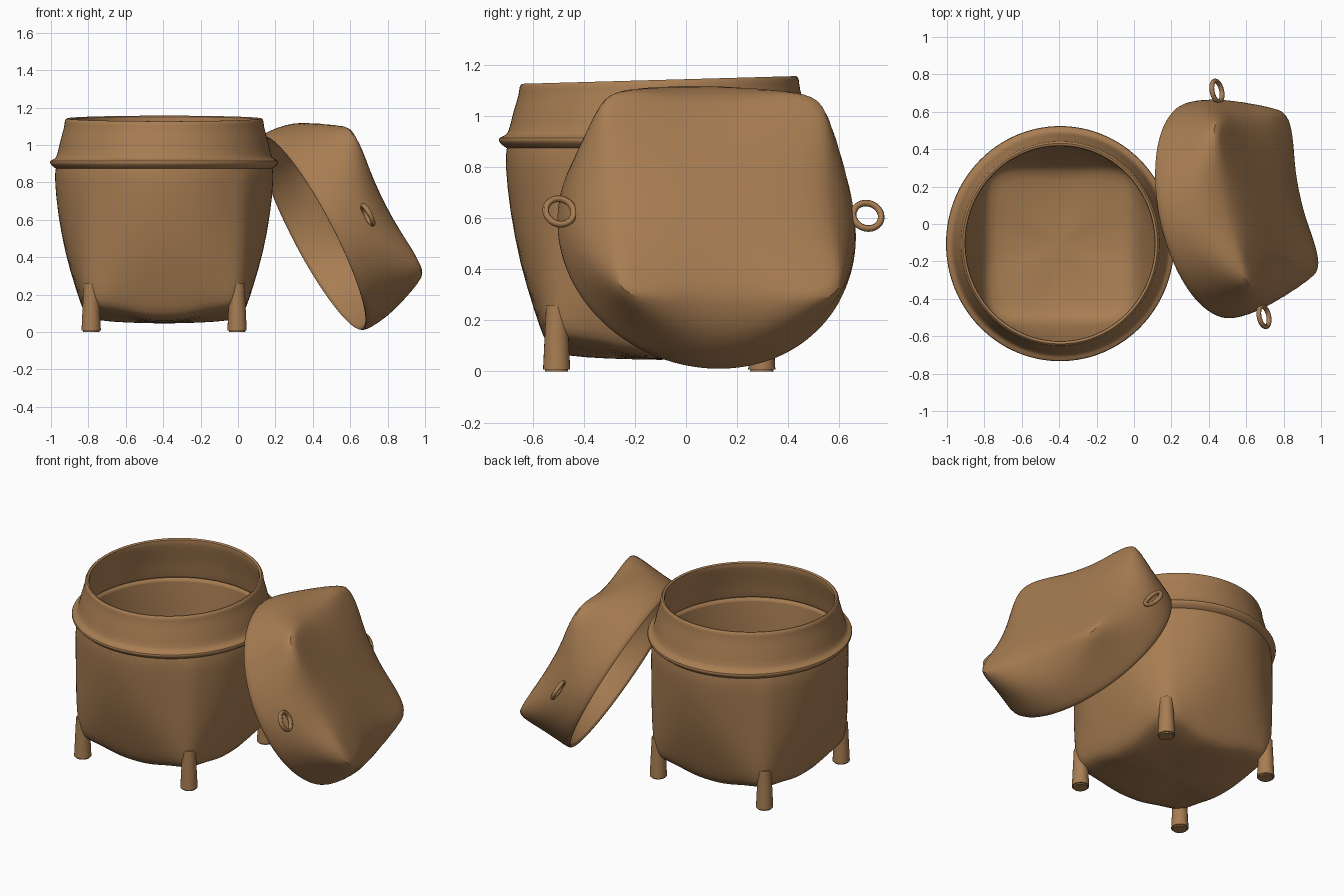
import bpy, bmesh
from math import sin, cos, tau, log2
from mathutils import Matrix, Vector

default_cube = bpy.data.objects.get("Cube")
if default_cube:
    bpy.data.objects.remove(default_cube, do_unlink=True)

# One warm brown for everything
brown = bpy.data.materials.new("woven_brown")
brown.use_nodes = True
brown.diffuse_color = (0.39, 0.205, 0.085, 1)
brown.node_tree.nodes["Principled BSDF"].inputs["Base Color"].default_value = brown.diffuse_color

SEGMENTS = 64


def add_object(name, bm, matrix, subdivide=True):
    """Turn a bmesh into a smooth, coloured object."""
    bmesh.ops.recalc_face_normals(bm, faces=bm.faces)
    mesh = bpy.data.meshes.new(name)
    bm.to_mesh(mesh)
    bm.free()
    mesh.materials.append(brown)
    obj = bpy.data.objects.new(name, mesh)
    bpy.context.collection.objects.link(obj)
    obj.matrix_world = matrix
    if subdivide:
        modifier = obj.modifiers.new("smooth_surface", "SUBSURF")
        modifier.levels = modifier.render_levels = 1
    bpy.ops.object.select_all(action="DESELECT")
    obj.select_set(True)
    bpy.context.view_layer.objects.active = obj
    bpy.ops.object.shade_smooth_by_angle(angle=0.9)
    return obj


def section(bm, side, corner, z_side, z_corner, ridge=0.0):
    """Cross-section between circle and square, with optional corner ridges."""
    power = 1 / (0.5 - log2(corner / side))
    ring = []
    for i in range(SEGMENTS):
        angle = tau * i / SEGMENTS
        c, s = cos(angle), sin(angle)
        cornerness = abs(sin(2 * angle))
        radius = side / (abs(c) ** power + abs(s) ** power) ** (1 / power)
        radius += ridge * cornerness ** 40
        z = z_side + (z_corner - z_side) * cornerness ** 3
        ring.append(bm.verts.new((radius * c, radius * s, z)))
    return ring


def loft(name, levels, matrix, caps=(), closed=False, tilt=0.0):
    """Skin the sections in order; caps are the pole heights at both ends."""
    bm = bmesh.new()
    rings = [section(bm, *level) for level in levels]
    pairs = list(zip(rings, rings[1:]))
    if closed:
        pairs.append((rings[-1], rings[0]))
    for low, high in pairs:
        for i in range(SEGMENTS):
            j = (i + 1) % SEGMENTS
            bm.faces.new((low[i], low[j], high[j], high[i]))
    for ring, height in zip((rings[0], rings[-1]), caps):
        pole = bm.verts.new((0, 0, height))
        for i in range(SEGMENTS):
            bm.faces.new((ring[i], ring[(i + 1) % SEGMENTS], pole))
    for vert in bm.verts:
        vert.co.z += tilt * vert.co.y * max(0, vert.co.z - 0.9)
    return add_object(name, bm, matrix)


def round_level(radius, z):
    return (radius, radius, z, z)


# Basket body: square floor rising to a round mouth, outside then inside
basket_frame = Matrix.Translation((-0.395, -0.105, 0)) @ Matrix.Diagonal((1, 1.03, 1, 1))
body_outside = [
    (0.20, 0.24, 0.05, 0.06),
    (0.35, 0.46, 0.06, 0.10),
    (0.41, 0.55, 0.08, 0.13),
    (0.44, 0.57, 0.13, 0.17, 0.01),
    (0.475, 0.575, 0.24, 0.26, 0.015),
    (0.53, 0.58, 0.42, 0.42, 0.015),
    (0.57, 0.58, 0.64, 0.64, 0.015),
    (0.585, 0.585, 0.80, 0.80, 0.012),
    round_level(0.585, 0.89),
]
body_inside = [
    round_level(0.555, 0.89),
    (0.54, 0.55, 0.64, 0.64),
    (0.50, 0.55, 0.42, 0.42),
    (0.445, 0.54, 0.24, 0.26),
    (0.40, 0.52, 0.14, 0.17),
    (0.35, 0.45, 0.11, 0.14),
    (0.20, 0.24, 0.09, 0.10),
]
loft("basket_body", body_outside + body_inside, basket_frame, caps=(0.045, 0.085))

# Collar: projecting lip and inward-leaning neck with a rolled rim
collar = [(0.575, 0.87), (0.592, 0.882), (0.612, 0.9), (0.612, 0.916), (0.59, 0.924),
          (0.573, 0.935), (0.558, 1.02), (0.532, 1.1), (0.534, 1.13), (0.522, 1.145),
          (0.506, 1.14), (0.506, 1.11), (0.53, 1.02), (0.55, 0.92), (0.555, 0.87)]
loft("basket_collar", [round_level(r, z) for r, z in collar], basket_frame,
     closed=True, tilt=0.12)

# Four peg feet at the corners
for x_name, x_sign in (("right", -1), ("left", 1)):
    for y_name, y_sign in (("front", -1), ("back", 1)):
        bm = bmesh.new()
        bmesh.ops.create_cone(bm, cap_ends=True, segments=24, radius1=0.052,
                              radius2=0.04, depth=0.26)
        rim = [e for e in bm.edges if all(v.co.z < 0 for v in e.verts)]
        bmesh.ops.bevel(bm, geom=rim, offset=0.008, segments=2, affect="EDGES")
        place = Matrix.Translation((x_sign * 0.39, y_sign * 0.39, 0.13))
        add_object(f"{y_name}_{x_name}_foot", bm, basket_frame @ place, subdivide=False)

# Lid frame: axes down the slope, across, and out of the lid top
down = Vector((0.448, 0.081, -0.89)).normalized()
across = Vector((-0.22, 0.97, 0.02))
across = (across - down * across.dot(down)).normalized()
outward = down.cross(across)
lid_frame = Matrix((down, across, outward)).transposed().to_4x4()
lid_frame.translation = (0.395, 0.07, 0.527)

# Lid: round opening closing to a square top with peaked corners
lid_outside = [
    (0.20, 0.22, 0.37, 0.37),
    (0.35, 0.45, 0.365, 0.37),
    (0.43, 0.575, 0.345, 0.375),
    (0.465, 0.607, 0.32, 0.365),
    (0.525, 0.607, 0.27, 0.31),
    (0.57, 0.595, 0.19, 0.21),
    round_level(0.59, 0.09),
    round_level(0.592, 0.02),
    round_level(0.582, 0.0),
]
lid_inside = [
    round_level(0.564, 0.005),
    round_level(0.564, 0.09),
    (0.54, 0.565, 0.19, 0.21),
    (0.495, 0.57, 0.26, 0.29),
    (0.41, 0.53, 0.315, 0.335),
    (0.20, 0.22, 0.34, 0.34),
]
loft("lid", lid_outside + lid_inside, lid_frame, caps=(0.37, 0.34))

# Loop handles on both sides of the lid
for side_name, side in (("front", -1), ("back", 1)):
    bpy.ops.mesh.primitive_torus_add(major_radius=0.056, minor_radius=0.013,
                                     major_segments=32, minor_segments=12)
    handle = bpy.context.object
    handle.name = f"{side_name}_lid_loop"
    handle.data.materials.append(brown)
    handle.matrix_world = lid_frame @ Matrix.Translation((0, side * 0.615, 0.2))
    bpy.ops.object.shade_smooth_by_angle()
